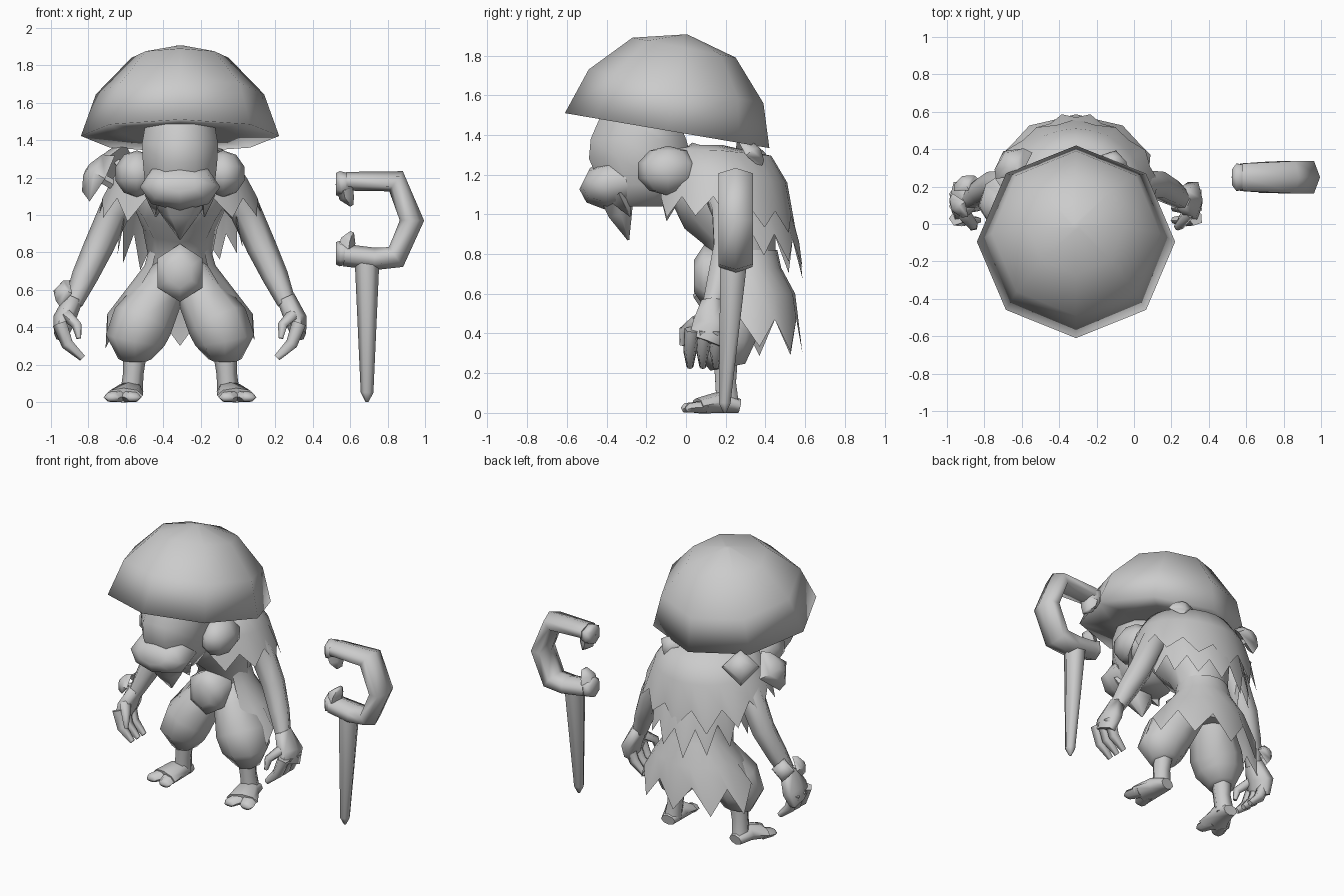
import bpy, bmesh, math, random
from mathutils import Vector, Matrix

random.seed(4)
old = bpy.data.objects.get("Cube")
if old:
    bpy.data.objects.remove(old, do_unlink=True)

clay = bpy.data.materials.new("plain_grey")
clay.use_nodes = True
GREY = (0.6, 0.6, 0.6, 1)
clay.diffuse_color = GREY
clay.node_tree.nodes["Principled BSDF"].inputs["Base Color"].default_value = GREY

BODY = Vector((-0.31, 0, 0))   # the figure stands beside its staff


def finish(name, bm, base=BODY, angle=75):
    bmesh.ops.recalc_face_normals(bm, faces=bm.faces[:])
    mesh = bpy.data.meshes.new(name)
    bm.to_mesh(mesh)
    bm.free()
    mesh.materials.append(clay)
    ob = bpy.data.objects.new(name, mesh)
    ob.location = base
    bpy.context.collection.objects.link(ob)
    bpy.ops.object.select_all(action='DESELECT')
    ob.select_set(True)
    bpy.context.view_layer.objects.active = ob
    bpy.ops.object.shade_smooth_by_angle(angle=math.radians(angle))
    return ob


def skin(bm, rings):
    n = len(rings[0])
    for a, b in zip(rings, rings[1:]):
        for i in range(n):
            j = (i + 1) % n
            bm.faces.new((a[i], a[j], b[j], b[i]))
    bm.faces.new(rings[0])
    bm.faces.new(rings[-1])


def stack(name, rows, sides=8, phase=0.5, angle=75):
    """Level rings (x, y, z, rx, ry, tilt), where tilt lowers the back."""
    bm = bmesh.new()
    rings = []
    for x, y, z, rx, ry, *tilt in rows:
        t = tilt[0] if tilt else 0
        ang = [math.tau * (i + phase) / sides for i in range(sides)]
        rings.append([bm.verts.new((x + rx * math.cos(a), y + ry * math.sin(a),
                                    z - t * math.sin(a))) for a in ang])
    skin(bm, rings)
    return finish(name, bm, angle=angle)


def tube(name, path, sides=6, ref=(0, 1, 0), base=BODY, s=1):
    """Rings square to a path of (x, y, z, width, depth), depth lying along ref."""
    bm = bmesh.new()
    pts = [Vector((p[0] * s, p[1], p[2])) for p in path]
    rings = []
    for i, p in enumerate(path):
        before = (pts[i] - pts[max(i - 1, 0)]).normalized()
        after = (pts[min(i + 1, len(pts) - 1)] - pts[i]).normalized()
        t = (before + after).normalized()
        v = Vector(ref) - t * t.dot(Vector(ref))
        v.normalize()
        u = v.cross(t)
        rings.append([bm.verts.new(pts[i] + u * p[3] * math.cos(a) + v * p[4] * math.sin(a))
                      for a in (math.tau * k / sides for k in range(sides))])
    skin(bm, rings)
    return finish(name, bm, base)


def fringe(name, rows, start, end, spikes, drop, bias=0.0):
    """Open cloth around the back, in rows (y, z, rx, ry, back_drop), ending in ragged points."""
    bm = bmesh.new()
    n = spikes * 2
    cols = []
    for i in range(n + 1):
        a = math.radians(start + (end - start) * i / n)
        col = []
        for k, (y, z, rx, ry, back) in enumerate(rows):
            last = k == len(rows) - 1
            dip = drop * random.uniform(0.7, 1.2) if last and i % 2 else 0
            grow = 1 + bias * (dip > 0)
            col.append(bm.verts.new((rx * grow * math.cos(a), y + ry * grow * math.sin(a),
                                     z - back * max(0, math.sin(a)) - dip)))
        cols.append(col)
    for a, b in zip(cols, cols[1:]):
        for k in range(len(rows) - 1):
            bm.faces.new((a[k], b[k], b[k + 1], a[k + 1]))
    return finish(name, bm)


def blob(name, centre, size, u=8, v=5):
    bm = bmesh.new()
    bmesh.ops.create_uvsphere(bm, u_segments=u, v_segments=v, radius=1)
    bm.transform(Matrix.Translation(centre) @ Matrix.Diagonal((*size, 1)))
    return finish(name, bm)


def mushroom(name, root, direction, r, stem):
    """Small four-sided mushroom growing from root."""
    bm = bmesh.new()
    rows = [(0, 0.2), (stem, 0.18), (stem - 0.05 * r, 1), (stem + 0.4 * r, 0.8), (stem + 0.65 * r, 0.25)]
    rings = [[bm.verts.new((r * w * math.cos(a), r * w * math.sin(a), h))
              for a in (math.tau * k / 4 for k in range(4))] for h, w in rows]
    skin(bm, rings)
    turn = Vector(direction).to_track_quat('Z', 'Y').to_matrix().to_4x4()
    bm.transform(Matrix.Translation(root) @ turn)
    return finish(name, bm)


# Large eight-sided mushroom cap, tilted back
stack("mushroom_cap", [(0, -0.09, 1.43, 0.3, 0.3, 0.05), (0, -0.095, 1.422, 0.53, 0.515, 0.088),
                       (0, -0.05, 1.645, 0.45, 0.44, 0.085), (0, -0.01, 1.84, 0.26, 0.26, 0.05),
                       (0, -0.01, 1.905, 0.02, 0.02)], phase=0, angle=150)

# Head with heavy drooping muzzle, cheeks and pointed beard
stack("head", [(0, -0.22, 1.465, 0.2, 0.22, 0.05), (0, -0.24, 1.38, 0.22, 0.26), (0, -0.23, 1.28, 0.215, 0.28),
               (0, -0.21, 1.15, 0.2, 0.24), (0, -0.24, 1.04, 0.14, 0.13)])
tube("muzzle", [(0, -0.3, 1.17, 0.2, 0.13), (0, -0.4, 1.15, 0.215, 0.13),
                (0, -0.47, 1.16, 0.19, 0.105), (0, -0.51, 1.18, 0.11, 0.06)], 8, (0, 0, 1))
tube("beard", [(0, -0.35, 1.1, 0.16, 0.1), (0, -0.33, 1.0, 0.1, 0.07),
               (0, -0.29, 0.87, 0.005, 0.005)], 6)
for s, side in ((1, "left"), (-1, "right")):
    blob(side + "_cheek", (s * 0.23, -0.09, 1.22), (0.12, 0.16, 0.125))
    tube(side + "_beard_point", [(0.12, -0.34, 1.1, 0.07, 0.06), (0.13, -0.28, 0.99, 0.004, 0.004)], 4, s=s)

# Hunched torso and neck
tube("torso", [(0, 0.3, 0.55, 0.17, 0.13), (0, 0.31, 0.75, 0.165, 0.14), (0, 0.27, 0.93, 0.2, 0.2),
               (0, 0.16, 1.1, 0.27, 0.24), (0, -0.02, 1.21, 0.23, 0.16), (0, -0.22, 1.23, 0.18, 0.13)],
     8, (0, -1, 0.3))

# Ragged cloak and skirt
fringe("shoulder_cape", [(0.12, 1.35, 0.04, 0.06, 0), (0.15, 1.325, 0.27, 0.28, 0.03),
                         (0.18, 1.2, 0.36, 0.33, 0.04), (0.19, 1.09, 0.42, 0.35, 0.1)], -65, 245, 11, 0.13, 0.06)
fringe("back_cloak", [(0.16, 1.3, 0.24, 0.24, 0.02), (0.19, 1.1, 0.31, 0.32, 0.02),
                      (0.25, 0.96, 0.31, 0.32, 0.1)], -15, 195, 8, 0.16, 0.08)
fringe("skirt", [(0.3, 0.82, 0.165, 0.16, 0), (0.31, 0.73, 0.19, 0.17, 0), (0.31, 0.6, 0.29, 0.24, 0),
                 (0.29, 0.47, 0.39, 0.28, 0)], -40, 220, 7, 0.16, 0.06)

# Six-sided buckle
tube("buckle", [(0, 0.2, 0.69, 0.155, 0.14), (0, 0.09, 0.69, 0.155, 0.14), (0, 0.04, 0.69, 0.08, 0.07)],
     6, (1, 0, 0))

# Limbs, built once and mirrored
for s, side in ((1, "left"), (-1, "right")):
    def limb(part, path, sides=6, ref=(0, 1, 0)):
        tube(f"{side}_{part}", path, sides, ref, s=s)

    limb("trouser", [(0.07, 0.3, 0.7, 0.09, 0.12), (0.11, 0.26, 0.58, 0.13, 0.15),
                     (0.2, 0.2, 0.43, 0.165, 0.17), (0.24, 0.19, 0.33, 0.16, 0.15),
                     (0.24, 0.21, 0.23, 0.09, 0.09)], 8)
    limb("shin", [(0.24, 0.2, 0.28, 0.065, 0.07), (0.25, 0.2, 0.15, 0.055, 0.06),
                  (0.26, 0.21, 0.04, 0.06, 0.065)])
    limb("foot", [(0.26, 0.27, 0.035, 0.05, 0.035), (0.27, 0.17, 0.055, 0.075, 0.055),
                  (0.3, 0.06, 0.035, 0.105, 0.04)], 8, (0, 0, 1))
    for k, (x, y) in enumerate(((0.25, -0.02), (0.365, 0.0))):
        limb(f"toe_{k + 1}", [(x * 0.5 + 0.15, 0.09, 0.03, 0.055, 0.035), (x, y + 0.02, 0.025, 0.045, 0.028),
                              (x, y, 0.015, 0.03, 0.015)], 6, (0, 0, 1))
    limb("arm", [(0.24, 0.16, 1.17, 0.1, 0.1), (0.35, 0.21, 1.02, 0.085, 0.09),
                 (0.435, 0.21, 0.83, 0.08, 0.08), (0.51, 0.17, 0.67, 0.07, 0.07),
                 (0.57, 0.13, 0.53, 0.05, 0.055)])
    limb("palm", [(0.565, 0.13, 0.56, 0.05, 0.06), (0.62, 0.13, 0.44, 0.06, 0.11),
                  (0.635, 0.1, 0.36, 0.04, 0.1)])
    for k in range(3):
        y = 0.03 + 0.065 * k
        limb(f"finger_{k + 1}", [(0.64, y, 0.42, 0.042, 0.04), (0.6, y - 0.01, 0.31, 0.036, 0.034),
                                 (0.52, y - 0.01, 0.235, 0.02, 0.018)], 5)
    limb("thumb", [(0.6, 0.06, 0.46, 0.035, 0.04), (0.55, -0.01, 0.41, 0.028, 0.028),
                   (0.54, -0.02, 0.34, 0.014, 0.014)], 5)

# Little mushrooms on the back, shoulder and wrist
mushroom("back_mushroom_left", (0.18, 0.26, 1.24), (0.15, 0.6, 0.55), 0.085, 0.09)
mushroom("back_mushroom_right", (-0.28, 0.24, 1.22), (-0.5, 0.7, 0.55), 0.12, 0.11)
mushroom("shoulder_mushroom", (-0.3, 0.12, 1.13), (-0.9, -0.1, 0.5), 0.14, 0.14)
mushroom("wrist_mushroom_front", (-0.56, 0.14, 0.55), (-0.75, -0.5, 0.4), 0.075, 0.08)
mushroom("wrist_mushroom_back", (-0.56, 0.15, 0.56), (-0.4, 0.9, 0.4), 0.075, 0.07)

# Staff: tapered shaft and a hooked head with flared ends
STAFF = Vector((0.69, 0.25, 0))
tube("staff_shaft", [(0, -0.055, 0, 0.008, 0.008), (0, -0.055, 0.05, 0.034, 0.034),
                     (0, -0.01, 0.76, 0.066, 0.078)], 6, base=STAFF)
tube("staff_hook", [(-0.12, 0, 0.785, 0.06, 0.085), (0.04, 0, 0.765, 0.06, 0.098), (0.155, 0, 0.775, 0.065, 0.1),
                    (0.24, 0, 0.97, 0.065, 0.1), (0.155, 0, 1.18, 0.065, 0.1),
                    (-0.11, 0, 1.18, 0.05, 0.085)], 6, base=STAFF)
for name, z, up in (("upper", 1.175, -1), ("lower", 0.785, 1)):
    tube(f"staff_{name}_knob", [(-0.08, 0, z, 0.045, 0.07), (-0.14, 0, z + 0.01 * up, 0.07, 0.085),
                                (-0.165, 0, z + 0.01 * up, 0.06, 0.05)], 6, base=STAFF)
    tube(f"staff_{name}_barb", [(-0.12, 0, z, 0.05, 0.075), (-0.105, 0, z + 0.08 * up, 0.045, 0.06),
                                (-0.08, 0, z + 0.125 * up, 0.012, 0.03)], 5, base=STAFF)
